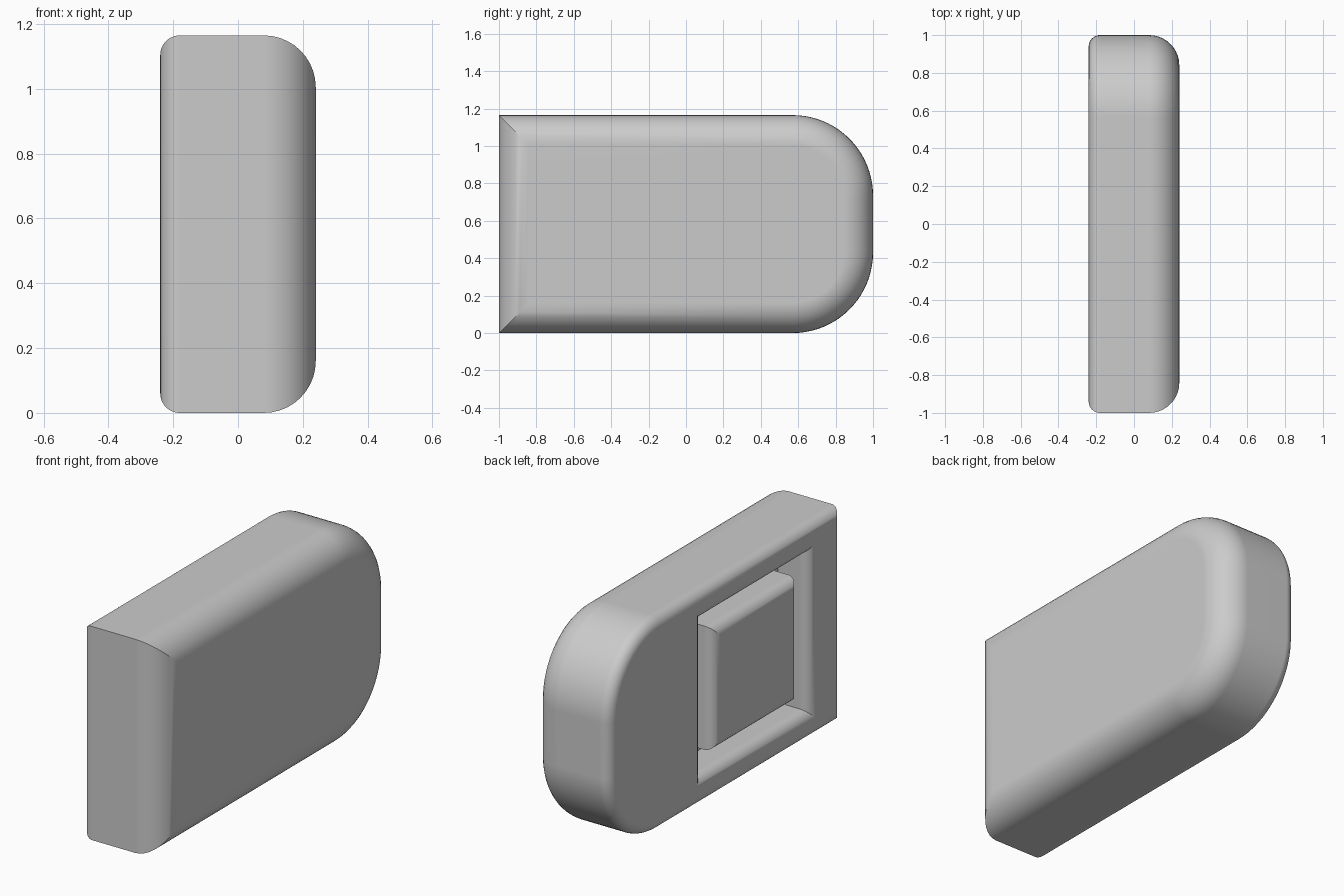
import bpy, bmesh
from math import sin, cos, pi

if "Cube" in bpy.data.objects:
    bpy.data.objects.remove(bpy.data.objects["Cube"])

grey = bpy.data.materials.new("light_grey")
grey.use_nodes = True
colour = (0.6, 0.6, 0.6, 1)
grey.diffuse_color = colour
grey.node_tree.nodes["Principled BSDF"].inputs["Base Color"].default_value = colour

HALF, HEIGHT, CORNER = 0.24, 1.165, 0.43
FLOOR, ROUND = -0.05, 0.06


def body_outline(inset):
    """Square at the front, rounded at the back, shrunk by inset."""
    r, n = CORNER - inset, 20
    pts = [(inset - 1, HEIGHT - inset), (inset - 1, inset)]
    for cz, start in ((CORNER, -pi / 2), (HEIGHT - CORNER, 0)):
        for i in range(n + 1):
            a = start + i * pi / 2 / n
            pts.append((1 - CORNER + r * cos(a), cz + r * sin(a)))
    return pts


def rectangle(y0, y1, z0, z1, inset):
    return [(y0 + inset, z1 - inset), (y0 + inset, z0 + inset),
            (y1 - inset, z0 + inset), (y1 - inset, z1 - inset)]


def hole_outline(inset):
    return rectangle(-0.72, 0.2, 0.155, 1.01, inset)


def block_outline(inset):
    return rectangle(-0.63, 0.1, 0.245, 0.92, inset)


def rounded_edge(face_x, side, r, n=10):
    """(x, inset) steps from the flat face round to the side wall."""
    steps = [i * pi / 2 / n for i in range(n + 1)]
    return [(face_x - side * r * (1 - cos(a)), r * (1 - sin(a))) for a in steps]


def add_ring(bm, outline, x, inset):
    return [bm.verts.new((x, y, z)) for y, z in outline(inset)]


def skin(bm, rings):
    for a, b in zip(rings, rings[1:]):
        for i in range(len(a)):
            j = (i + 1) % len(a)
            bm.faces.new((a[i], a[j], b[j], b[i]))


def loop_edges(bm, ring):
    return [bm.edges.get((v, ring[i - 1])) for i, v in enumerate(ring)]


def finish(bm, name):
    bmesh.ops.recalc_face_normals(bm, faces=bm.faces)
    mesh = bpy.data.meshes.new(name)
    bm.to_mesh(mesh)
    bm.free()
    mesh.materials.append(grey)
    obj = bpy.data.objects.new(name, mesh)
    bpy.context.collection.objects.link(obj)
    bpy.ops.object.select_all(action='DESELECT')
    obj.select_set(True)
    bpy.context.view_layer.objects.active = obj
    bpy.ops.object.shade_smooth_by_angle(angle=pi / 6)
    weighted = obj.modifiers.new("flat_face_normals", 'WEIGHTED_NORMAL')
    weighted.keep_sharp = True


# Body shell: wide rounding on one side, small rounding on the other
bm = bmesh.new()
profile = rounded_edge(HALF, 1, 0.16) + rounded_edge(-HALF, -1, ROUND)[::-1]
shell = [add_ring(bm, body_outline, x, d) for x, d in profile]
skin(bm, shell)
bm.faces.new(shell[0])

# Recess with a rounded lip and flat floor
lip = [(x, -d) for x, d in rounded_edge(-HALF, -1, ROUND)] + [(FLOOR, 0)]
recess = [add_ring(bm, hole_outline, x, d) for x, d in lip]
skin(bm, recess)
bm.faces.new(recess[-1])

# Flat face around the recess
bmesh.ops.triangle_fill(bm, use_beauty=True, use_dissolve=False,
                        edges=loop_edges(bm, shell[-1]) + loop_edges(bm, recess[0]))
finish(bm, "body")

# Rounded block standing in the recess
bm = bmesh.new()
block = [add_ring(bm, block_outline, x, d)
         for x, d in rounded_edge(-HALF, -1, ROUND) + [(FLOOR, 0)]]
skin(bm, block)
bm.faces.new(block[0])
bm.faces.new(block[-1])
finish(bm, "center_block")
